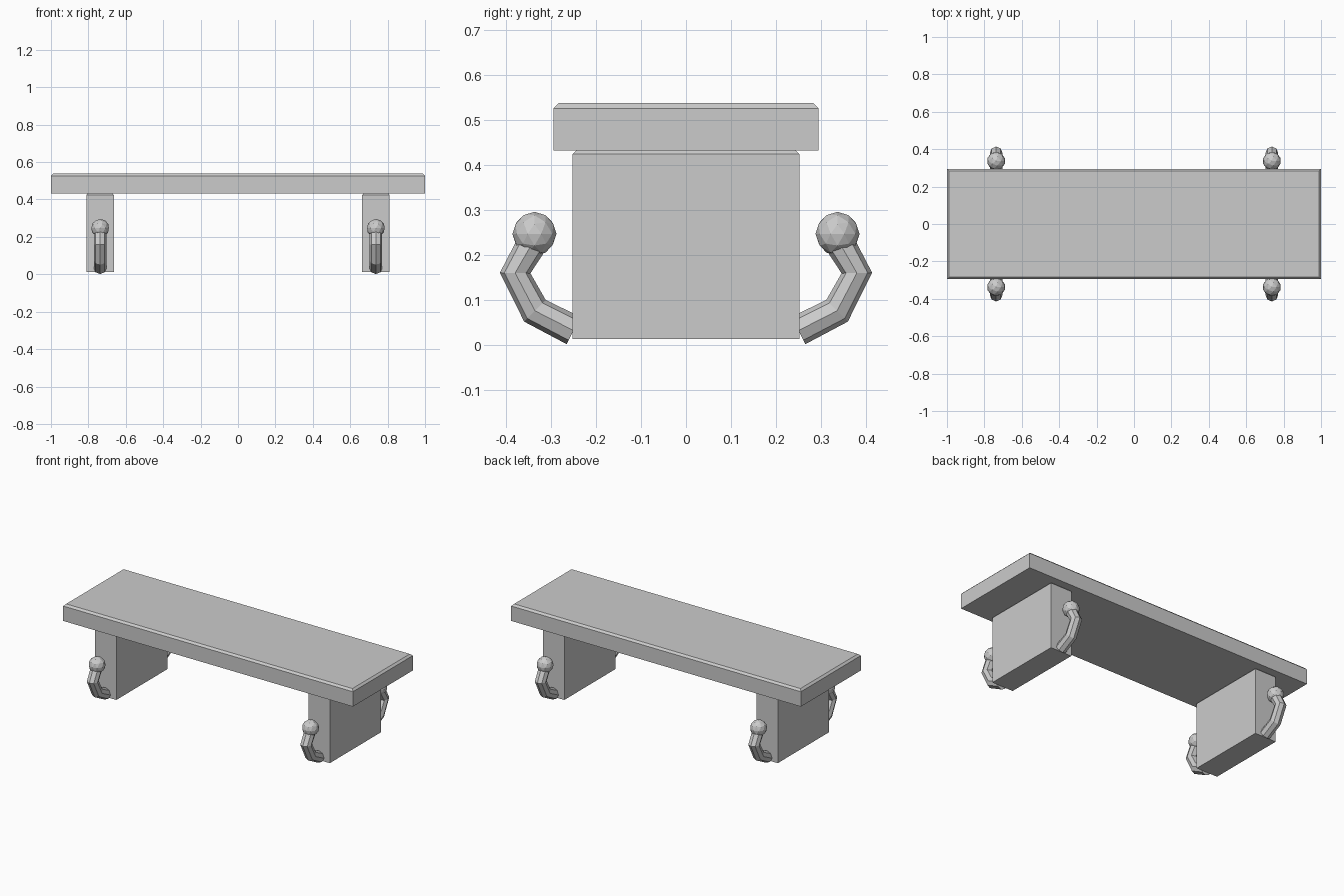
import bpy, bmesh, math
from mathutils import Vector

cube = bpy.data.objects.get("Cube")
if cube:
    bpy.data.objects.remove(cube, do_unlink=True)

stone = bpy.data.materials.new("light_grey")
stone.use_nodes = True
GREY = (0.6, 0.6, 0.6, 1)
stone.diffuse_color = GREY
stone.node_tree.nodes["Principled BSDF"].inputs["Base Color"].default_value = GREY


def finish(name, bm):
    bmesh.ops.recalc_face_normals(bm, faces=bm.faces)
    mesh = bpy.data.meshes.new(name)
    bm.to_mesh(mesh)
    bm.free()
    mesh.materials.append(stone)
    obj = bpy.data.objects.new(name, mesh)
    bpy.context.collection.objects.link(obj)
    return obj


def slab(name, x, half_x, half_y, bottom, top, chamfer):
    """Box with its upper rim chamfered."""
    bm = bmesh.new()
    bmesh.ops.create_cube(bm, size=1)
    for v in bm.verts:
        v.co = (x + 2 * half_x * v.co.x, 2 * half_y * v.co.y,
                top if v.co.z > 0 else bottom)
    rim = [e for e in bm.edges if all(v.co.z == e.verts[0].co.z for v in e.verts)
           and e.verts[0].co.z > (top + bottom) / 2]
    bmesh.ops.bevel(bm, geom=rim, offset=chamfer, segments=1, affect='EDGES')
    return finish(name, bm)


def hook(name, x, side):
    """Eight-sided bent bar in the y-z plane."""
    path = [Vector((x, side * y, z)) for y, z in
            ((0.25, 0.032), (0.336, 0.076), (0.38, 0.16), (0.337, 0.235))]
    bm = bmesh.new()
    rings = []
    for i, p in enumerate(path):
        before = (p - path[i - 1]).normalized() if i else Vector()
        after = (path[i + 1] - p).normalized() if i + 1 < len(path) else Vector()
        across = Vector((1, 0, 0)).cross((before + after).normalized())
        rings.append([bm.verts.new(p + 0.034 * (Vector((math.cos(a), 0, 0)) + across * math.sin(a)))
                      for a in (k * math.tau / 8 for k in range(8))])
    for lower, upper in zip(rings, rings[1:]):
        for k in range(8):
            n = (k + 1) % 8
            bm.faces.new((lower[k], lower[n], upper[n], upper[k]))
    bm.faces.new(rings[0])
    bm.faces.new(rings[-1])
    return finish(name, bm)


def knob(name, x, side):
    """Faceted ball on the tip of a hook."""
    bm = bmesh.new()
    bmesh.ops.create_icosphere(bm, subdivisions=2, radius=0.049)
    bmesh.ops.translate(bm, verts=bm.verts, vec=(x, side * 0.337, 0.247))
    return finish(name, bm)


# Seat
slab("seat", 0, 1, 0.295, 0.433, 0.538, 0.012)

# Supports, each with a hook and knob at front and back
for x, x_name in ((0.737, "left"), (-0.737, "right")):
    slab(f"{x_name}_support", x, 0.073, 0.252, 0.013, 0.433, 0.008)
    for side, y_name in ((-1, "front"), (1, "back")):
        hook(f"{y_name}_{x_name}_hook", x, side)
        knob(f"{y_name}_{x_name}_knob", x, side)
